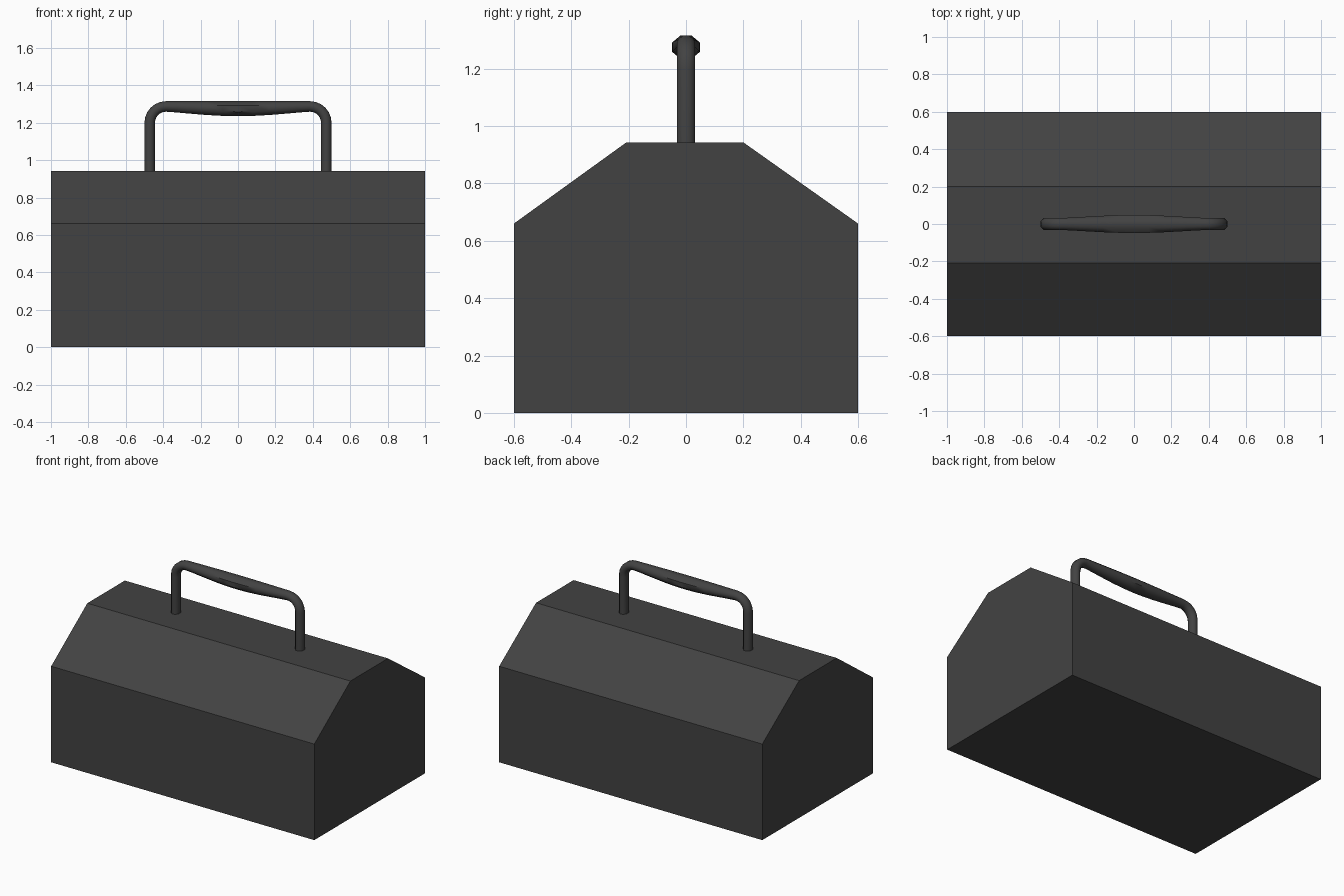
import bpy, bmesh, math
from mathutils import Vector

if "Cube" in bpy.data.objects:
    bpy.data.objects.remove(bpy.data.objects["Cube"])

mat = bpy.data.materials.new("dark_grey")
mat.diffuse_color = (0.055, 0.055, 0.055, 1)
mat.use_nodes = True
mat.node_tree.nodes["Principled BSDF"].inputs["Base Color"].default_value = mat.diffuse_color


def make_object(name, bm):
    bmesh.ops.recalc_face_normals(bm, faces=bm.faces)
    mesh = bpy.data.meshes.new(name)
    bm.to_mesh(mesh)
    bm.free()
    mesh.materials.append(mat)
    obj = bpy.data.objects.new(name, mesh)
    bpy.context.collection.objects.link(obj)
    return obj


# Box body with sloped lid: side profile extruded along x
profile = [(-0.6, 0), (0.6, 0), (0.6, 0.66), (0.2, 0.943), (-0.208, 0.943), (-0.6, 0.66)]
bm = bmesh.new()
end = bm.faces.new([bm.verts.new((-1, y, z)) for y, z in profile])
ext = bmesh.ops.extrude_face_region(bm, geom=[end], use_keep_orig=True)
bmesh.ops.translate(bm, vec=(2, 0, 0),
                    verts=[v for v in ext["geom"] if isinstance(v, bmesh.types.BMVert)])
make_object("box_body", bm)

# Handle stations for the right half: x, z, bend angle, half width, half thickness
half = [(0.472, 0.935, 0, 0.032, 0.028)]
for i in range(7):
    a = math.radians(15 * i)
    half.append((0.385 + 0.087 * math.cos(a), 1.2 + 0.087 * math.sin(a), a, 0.032, 0.028))
for x in (0.33, 0.25, 0.165, 0.08):
    swell = math.cos(x / 0.385 * math.pi / 2) ** 1.2
    half.append((x, 1.287 - 0.012 * swell, math.pi / 2,
                 0.032 + 0.016 * swell, 0.028 + 0.012 * swell))
middle = [(0, 1.275, math.pi / 2, 0.048, 0.04)]
left = [(-x, z, math.pi - a, w, t) for x, z, a, w, t in reversed(half)]

# Handle: octagonal section swept along the stations
bm = bmesh.new()
rings = []
for x, z, a, w, t in half + middle + left:
    out = Vector((math.cos(a), 0, math.sin(a)))
    ring = []
    for k in range(8):
        p = math.pi / 8 + k * math.pi / 4
        c = math.cos(math.pi / 8)
        pos = Vector((x, 0, z)) + out * (t * math.cos(p) / c) + Vector((0, w * math.sin(p) / c, 0))
        ring.append(bm.verts.new(pos))
    rings.append(ring)
for r, s in zip(rings, rings[1:]):
    for k in range(8):
        n = (k + 1) % 8
        bm.faces.new((r[k], r[n], s[n], s[k]))
bm.faces.new(rings[0])
bm.faces.new(rings[-1])
handle = make_object("handle", bm)
bpy.context.view_layer.objects.active = handle
handle.select_set(True)
bpy.ops.object.shade_smooth_by_angle(angle=math.radians(50))
